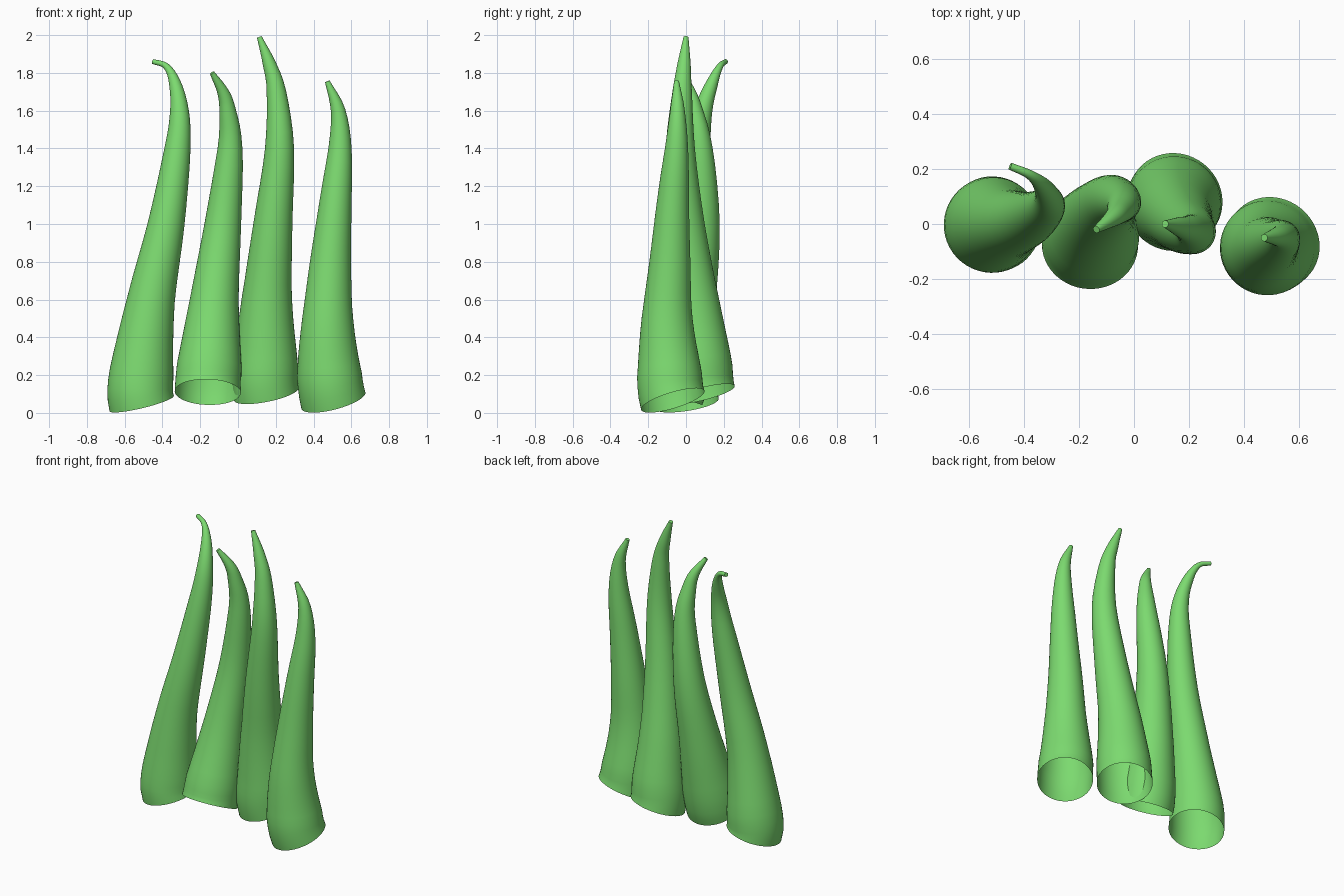
import bpy
import bmesh
import math
from mathutils import Vector

cube = bpy.data.objects.get("Cube")
if cube:
    bpy.data.objects.remove(cube, do_unlink=True)

SIDES = 48
STEPS = 4

green = bpy.data.materials.new("fresh_green")
green.use_nodes = True
colour = (0.2, 0.7, 0.16, 1)
green.diffuse_color = colour
green.node_tree.nodes["Principled BSDF"].inputs["Base Color"].default_value = colour

# Shared taper: fraction of height against radius
TAPER = [(0, .175), (.08, .172), (.2, .146), (.31, .125), (.5, .1),
         (.72, .073), (.84, .053), (.93, .034), (1, .013)]


def radius_at(t):
    for (t0, r0), (t1, r1) in zip(TAPER, TAPER[1:]):
        if t <= t1:
            return r0 + (r1 - r0) * (t - t0) / (t1 - t0)
    return TAPER[-1][1]


def spline(points, start_direction):
    """Smooth path through the points, leaving the first along a direction."""
    pts = [Vector(p) for p in points]
    before = pts[1] - start_direction * (pts[1] - pts[0]).length * 2
    after = pts[-1] * 2 - pts[-2]
    ctrl = [before] + pts + [after]
    path = []
    for a, b, c, d in zip(ctrl, ctrl[1:], ctrl[2:], ctrl[3:]):
        for i in range(STEPS):
            u = i / STEPS
            path.append((b * 2 + (c - a) * u
                         + (a * 2 - b * 5 + c * 4 - d) * u ** 2
                         + (b * 3 - a - c * 3 + d) * u ** 3) / 2)
    path.append(pts[-1])
    return path


def make_horn(name, lean, points):
    """Hollow tapered tube, open at the tilted foot and closed at the tip."""
    start = Vector((lean[0], lean[1], 1)).normalized()
    path = spline(points, start)
    foot, top = path[0].z, max(p.z for p in path)
    bm = bmesh.new()
    rings = []
    side = Vector((1, 0, 0))
    for i, centre in enumerate(path):
        if i == 0:
            tangent = start
        else:
            tangent = (path[min(i + 1, len(path) - 1)] - path[i - 1]).normalized()
        side = (side - tangent * side.dot(tangent)).normalized()
        other = tangent.cross(side)
        t = (centre.z - foot) / (top - foot)
        r = radius_at(max(t, 0))
        ring = []
        for k in range(SIDES):
            angle = math.tau * k / SIDES
            offset = side * math.cos(angle) + other * math.sin(angle)
            ring.append(bm.verts.new(centre + offset * r))
        rings.append(ring)
    for low, high in zip(rings, rings[1:]):
        for k in range(SIDES):
            n = (k + 1) % SIDES
            bm.faces.new((low[k], low[n], high[n], high[k]))
    bm.faces.new(rings[-1])
    mesh = bpy.data.meshes.new(name)
    bm.to_mesh(mesh)
    bm.free()
    mesh.materials.append(green)
    obj = bpy.data.objects.new(name, mesh)
    bpy.context.collection.objects.link(obj)
    bpy.ops.object.select_all(action="DESELECT")
    obj.select_set(True)
    bpy.context.view_layer.objects.active = obj
    bpy.ops.object.shade_smooth_by_angle(angle=math.radians(35))


# Far right tube, its tip hooked sideways and back
make_horn("outer_right_tube", (-.24, -.15), [
    (-.51, 0, .05), (-.51, 0, .22), (-.46, 0, .6), (-.38, .02, 1),
    (-.32, .06, 1.4), (-.31, .09, 1.6), (-.335, .14, 1.75),
    (-.38, .18, 1.835), (-.45, .21, 1.86)])

# Inner right tube, arched backwards
make_horn("inner_right_tube", (.03, .42), [
    (-.16, -.075, .11), (-.152, -.04, .25), (-.125, .03, .6), (-.08, .082, 1),
    (-.042, .075, 1.4), (-.055, .045, 1.6), (-.08, .02, 1.7), (-.137, -.02, 1.8)])

# Inner left tube, the tallest
make_horn("inner_left_tube", (-.2, -.25), [
    (.15, .088, .1), (.147, .07, .3), (.153, .04, .6), (.185, -.005, 1),
    (.22, -.03, 1.4), (.203, -.02, 1.7), (.165, -.01, 1.85), (.113, 0, 1.99)])

# Far left tube, the shortest
make_horn("outer_left_tube", (-.26, -.3), [
    (.505, -.07, .066), (.48, -.09, .25), (.475, -.1, .5), (.49, -.085, .8),
    (.515, -.07, 1.1), (.54, -.05, 1.4), (.53, -.045, 1.6), (.473, -.05, 1.755)])
